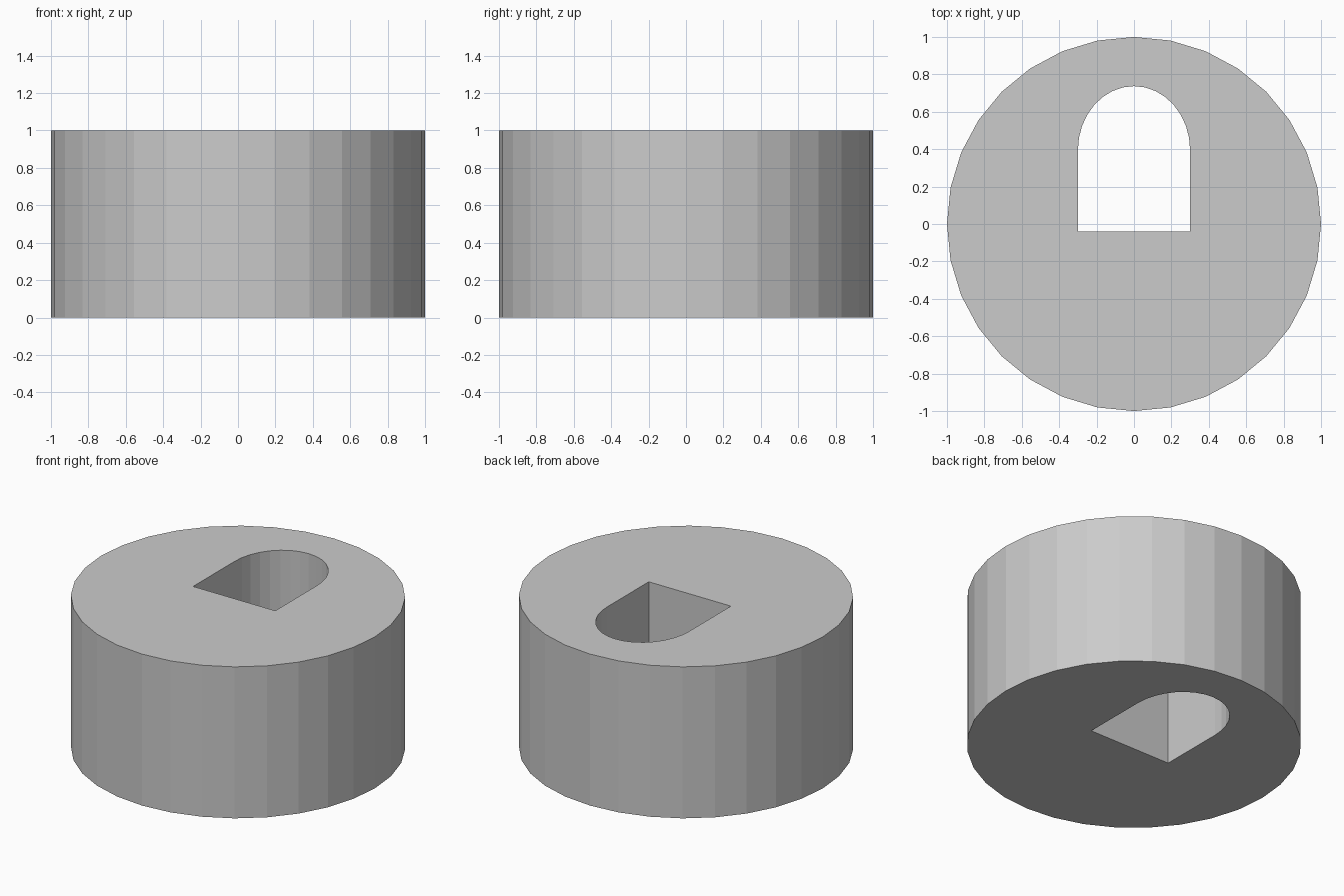
import bpy, bmesh, math

if "Cube" in bpy.data.objects:
    bpy.data.objects.remove(bpy.data.objects["Cube"])

# Round body: low-poly 32-sided drum
bpy.ops.mesh.primitive_cylinder_add(vertices=32, radius=1, depth=1, location=(0, 0, 0.5))
body = bpy.context.object
body.name = "round_body"

# Arched slot profile: straight sides and a slightly tall rounded end
HALF, BACK, SPRING, TIP, STEPS = 0.30, -0.04, 0.395, 0.737, 16
profile = [(-HALF, BACK), (HALF, BACK)]
for i in range(STEPS + 1):
    a = math.pi * i / STEPS
    profile.append((HALF * math.cos(a), SPRING + (TIP - SPRING) * math.sin(a)))

# Slot cutter: profile extruded past both ends of the body
bm = bmesh.new()
base = bm.faces.new([bm.verts.new((x, y, -0.2)) for x, y in profile])
ext = bmesh.ops.extrude_face_region(bm, geom=[base])
bmesh.ops.translate(bm, vec=(0, 0, 1.4),
                    verts=[v for v in ext["geom"] if isinstance(v, bmesh.types.BMVert)])
bmesh.ops.recalc_face_normals(bm, faces=bm.faces)
mesh = bpy.data.meshes.new("slot_cutter")
bm.to_mesh(mesh)
bm.free()
cutter = bpy.data.objects.new("slot_cutter", mesh)
bpy.context.collection.objects.link(cutter)

# Cut the slot right through, then discard the cutter
cut = body.modifiers.new("arched_slot", "BOOLEAN")
cut.operation = "DIFFERENCE"
cut.solver = "EXACT"
cut.object = cutter
bpy.context.view_layer.objects.active = body
bpy.ops.object.modifier_apply(modifier=cut.name)
bpy.data.objects.remove(cutter)
